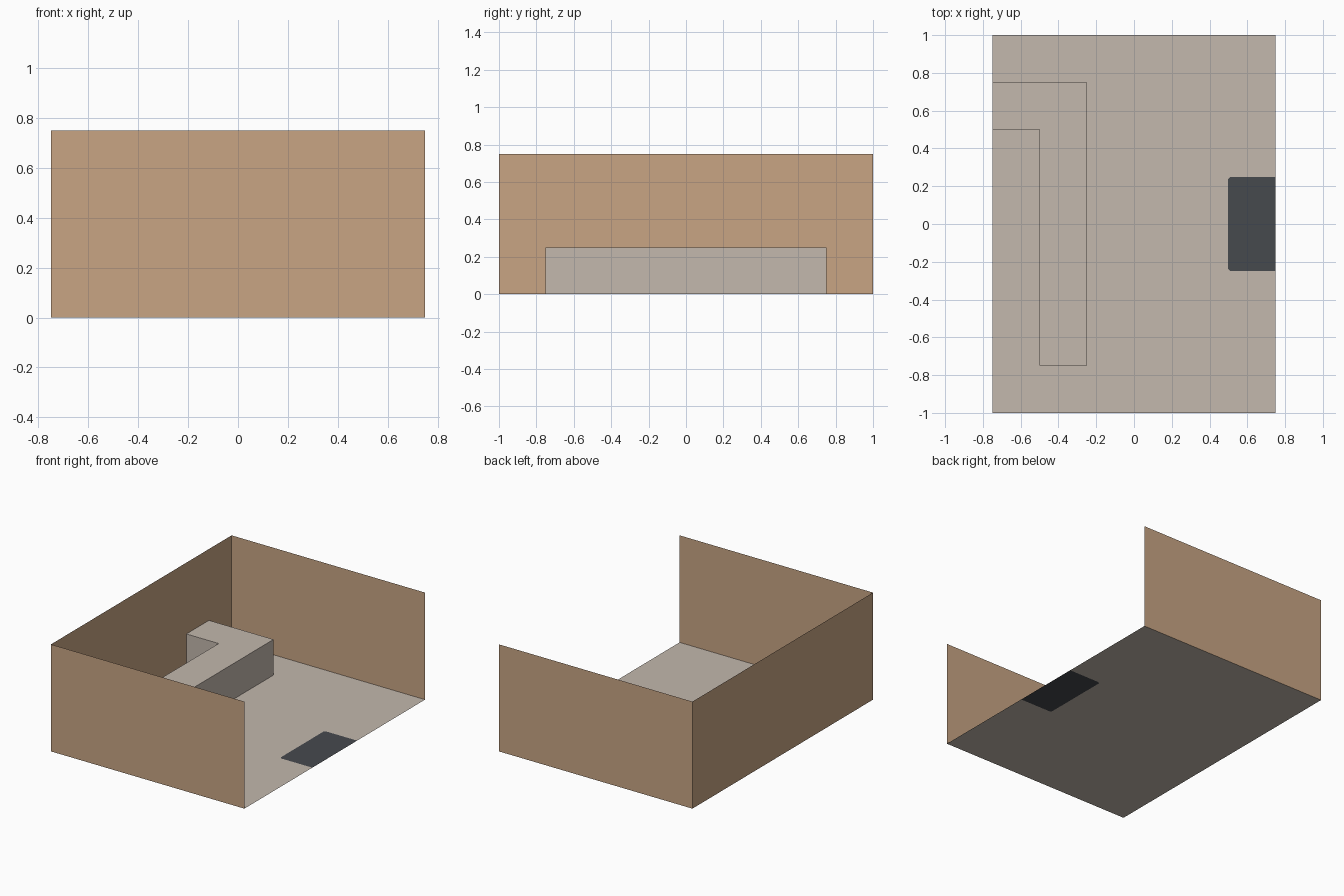
import bpy
import bmesh

if "Cube" in bpy.data.objects:
    bpy.data.objects.remove(bpy.data.objects["Cube"])


def material(name, rgb):
    m = bpy.data.materials.new(name)
    m.diffuse_color = (*rgb, 1.0)
    m.use_nodes = True
    m.node_tree.nodes["Principled BSDF"].inputs["Base Color"].default_value = m.diffuse_color
    return m


WALL = material("tan wall", (0.578, 0.376, 0.231))
FLOOR = material("warm grey", (0.546, 0.479, 0.418))
MAT = material("charcoal", (0.061, 0.067, 0.076))


def sheet(name, points, mat):
    """One flat polygon as its own object."""
    me = bpy.data.meshes.new(name)
    me.from_pydata(points, [], [range(len(points))])
    me.materials.append(mat)
    ob = bpy.data.objects.new(name, me)
    bpy.context.collection.objects.link(ob)
    return ob


X, Y, H = 0.75, 1.0, 0.75

# Door mat outline, set flush into the floor with clipped inner corners
mx, my, c = 0.497, 0.248, 0.012
mat_edge = [(X, -my, 0), (mx + c, -my, 0), (mx, -my + c, 0),
            (mx, my - c, 0), (mx + c, my, 0), (X, my, 0)]
sheet("door_mat", mat_edge[::-1], MAT)

# Floor with a notch for the mat
sheet("floor", [(X, Y, 0), (-X, Y, 0), (-X, -Y, 0), (X, -Y, 0)] + mat_edge, FLOOR)


# Three single-sheet walls facing into the room
def wall(name, a, b):
    sheet(name, [(*a, 0), (*b, 0), (*b, H), (*a, H)], WALL)


wall("front_wall", (X, -Y), (-X, -Y))
wall("left_wall", (-X, -Y), (-X, Y))
wall("back_wall", (-X, Y), (X, Y))

# L-shaped counter: extruded outline, open at the floor and at the left wall
outline = [(-0.75, 0.5), (-0.5, 0.5), (-0.5, -0.75),
           (-0.25, -0.75), (-0.25, 0.75), (-0.75, 0.75)]
counter = sheet("counter", [(x, y, 0) for x, y in outline], FLOOR)
bm = bmesh.new()
bm.from_mesh(counter.data)
bm.faces.ensure_lookup_table()
base = bm.faces[0]
ext = bmesh.ops.extrude_face_region(bm, geom=[base], use_keep_orig=True)
top = [g for g in ext["geom"] if isinstance(g, bmesh.types.BMVert)]
bmesh.ops.translate(bm, verts=top, vec=(0, 0, 0.25))
bmesh.ops.recalc_face_normals(bm, faces=bm.faces)
hidden = [f for f in bm.faces
          if all(v.co.z < 0.01 for v in f.verts) or all(v.co.x < -0.74 for v in f.verts)]
bmesh.ops.delete(bm, geom=hidden, context='FACES')
bm.to_mesh(counter.data)
bm.free()
